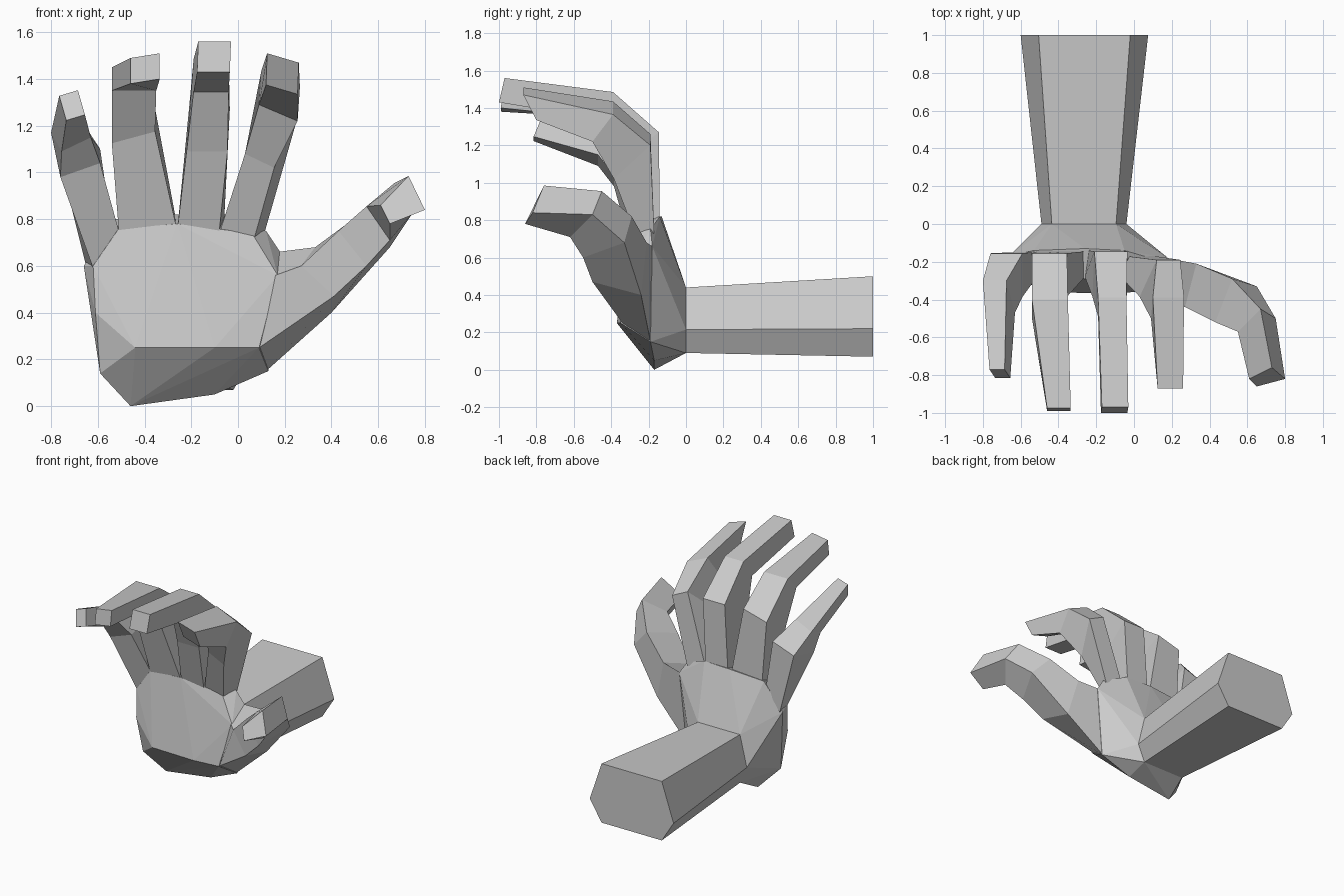
import bpy, bmesh


def finish(bm, name):
    bmesh.ops.recalc_face_normals(bm, faces=bm.faces)
    me = bpy.data.meshes.new(name)
    bm.to_mesh(me)
    bm.free()
    bpy.context.collection.objects.link(bpy.data.objects.new(name, me))


def loft(name, rings):
    """Skin rings of equal size; the root stays open, the far end is capped."""
    bm = bmesh.new()
    rows = [[bm.verts.new(p) for p in r] for r in rings]
    n = len(rows[0])
    for a, b in zip(rows, rows[1:]):
        for i in range(n):
            j = (i + 1) % n
            bm.faces.new((a[i], a[j], b[j], b[i]))
    bm.faces.new(rows[-1])
    finish(bm, name)


def finger(name, stations):
    """Station: x left, x right, back y z, front y z, sideways tilt, back x shift."""
    loft(name, [[(xl + s, yb, zb + t), (xr + s, yb, zb - t),
                 (xr, yf, zf - t), (xl, yf, zf + t)]
                for xl, xr, yb, zb, yf, zf, t, s in stations])


def hexagon(y, x0, x1, inset, top, mid, low):
    return [(x0 + inset, y, top), (x1 - inset, y, top), (x1, y, mid),
            (x1 - inset, y, low), (x0 + inset, y, low), (x0, y, mid)]


# forearm
wrist = hexagon(0, -0.49, -0.04, 0.055, 0.44, 0.215, 0.09)
loft("forearm", [wrist, hexagon(1, -0.60, 0.075, 0.095, 0.50, 0.22, 0.07)])

# palm: faceted hull from the wrist to the heel, web and knuckles
heel = [(-0.46, -0.17, 0.0), (-0.10, -0.17, 0.05), (-0.59, -0.25, 0.14),
        (0.13, -0.19, 0.15), (-0.44, -0.36, 0.25), (-0.10, -0.37, 0.25),
        (0.09, -0.35, 0.25)]
front = [(-0.61, -0.30, 0.40), (-0.62, -0.28, 0.60), (-0.51, -0.28, 0.76),
         (-0.26, -0.29, 0.78), (0.06, -0.27, 0.74), (0.17, -0.31, 0.56)]
back = [(-0.66, -0.17, 0.60), (-0.53, -0.14, 0.80), (-0.26, -0.13, 0.82),
        (-0.05, -0.14, 0.82), (0.12, -0.19, 0.75), (0.18, -0.18, 0.66)]
bm = bmesh.new()
for p in wrist + heel + front + back:
    bm.verts.new(p)
bmesh.ops.convex_hull(bm, input=bm.verts)
inner = [f for f in bm.faces if all(abs(v.co.y) < 1e-5 for v in f.verts)]
bmesh.ops.delete(bm, geom=inner, context='FACES')
finish(bm, "palm")

# four fingers: root, knuckle, joint, tip
finger("index_finger", [
    (-0.08, 0.07, -0.17, 0.74, -0.27, 0.73, 0.01, 0.04),
    (0.03, 0.155, -0.19, 1.23, -0.385, 1.05, 0.03, 0.09),
    (0.09, 0.255, -0.39, 1.40, -0.50, 1.255, 0.035, 0.01),
    (0.12, 0.255, -0.87, 1.49, -0.80, 1.355, 0.02, 0.005)])
finger("middle_finger", [
    (-0.26, -0.08, -0.14, 0.78, -0.28, 0.75, 0, 0.02),
    (-0.22, -0.045, -0.145, 1.27, -0.385, 1.09, 0, 0.01),
    (-0.19, -0.04, -0.39, 1.485, -0.49, 1.345, 0, 0),
    (-0.175, -0.035, -0.97, 1.56, -1.0, 1.43, 0, 0.005)])
finger("ring_finger", [
    (-0.51, -0.26, -0.145, 0.77, -0.28, 0.75, 0, 0),
    (-0.54, -0.355, -0.155, 1.25, -0.385, 1.15, -0.025, 0),
    (-0.54, -0.35, -0.40, 1.45, -0.50, 1.35, 0, 0),
    (-0.46, -0.335, -0.975, 1.50, -0.99, 1.39, -0.01, 0)])
finger("little_finger", [
    (-0.62, -0.51, -0.15, 0.68, -0.275, 0.67, -0.08, -0.03),
    (-0.76, -0.59, -0.155, 1.07, -0.385, 1.01, -0.03, 0),
    (-0.755, -0.63, -0.30, 1.20, -0.47, 1.12, -0.03, -0.045),
    (-0.735, -0.655, -0.77, 1.34, -0.815, 1.235, -0.012, -0.03)])

# thumb: each ring runs back upper, outer, front lower, front upper
loft("thumb", [
    [(0.17, -0.18, 0.66), (0.12, -0.19, 0.15), (0.09, -0.34, 0.25), (0.16, -0.31, 0.56)],
    [(0.33, -0.21, 0.68), (0.40, -0.24, 0.40), (0.41, -0.50, 0.47), (0.27, -0.44, 0.60)],
    [(0.52, -0.29, 0.82), (0.65, -0.33, 0.68), (0.55, -0.55, 0.60), (0.43, -0.52, 0.75)],
    [(0.67, -0.45, 0.955), (0.75, -0.50, 0.83), (0.65, -0.62, 0.71), (0.55, -0.57, 0.855)],
    [(0.73, -0.76, 0.985), (0.80, -0.82, 0.84), (0.65, -0.86, 0.78), (0.61, -0.82, 0.86)]])
